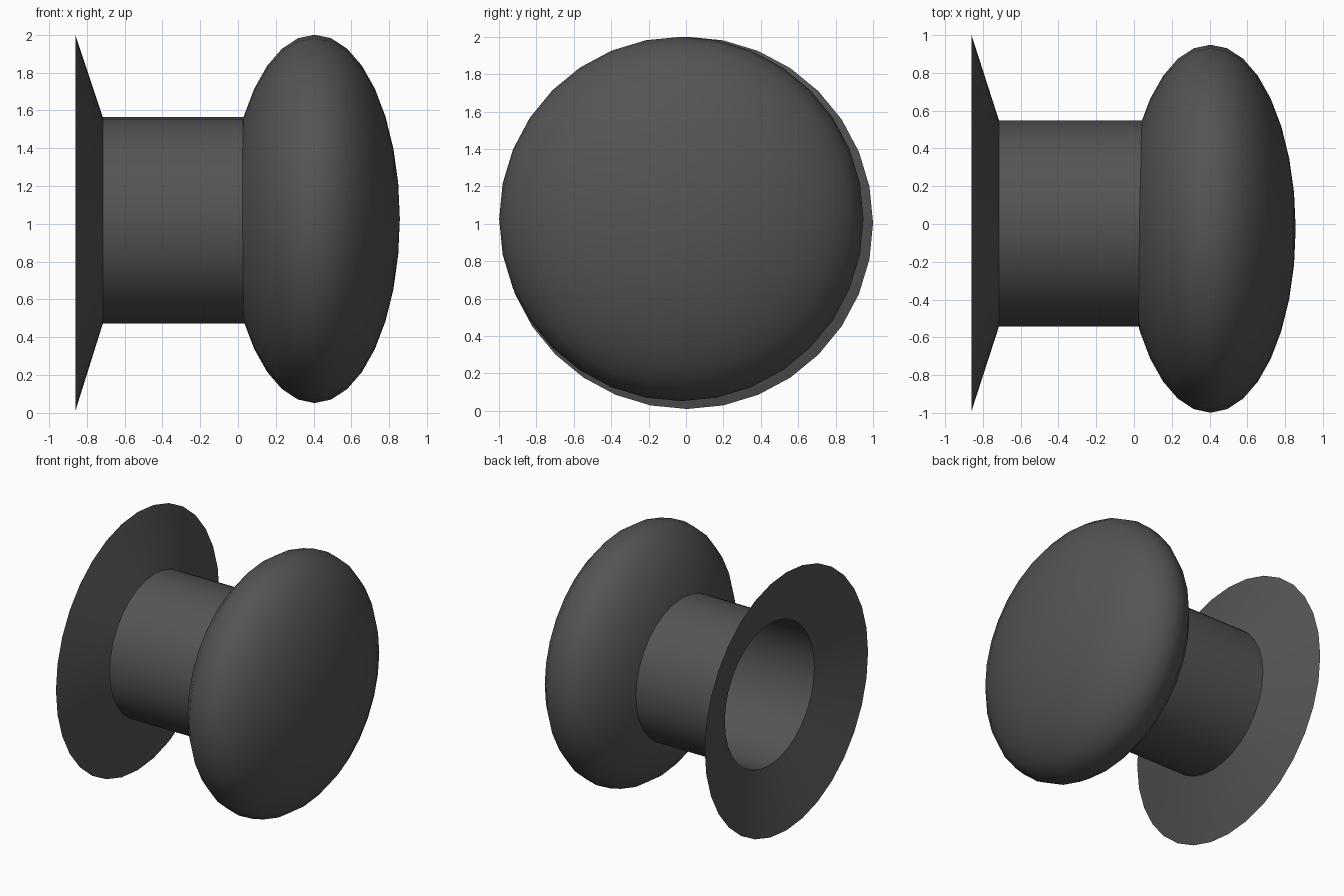
import bpy, bmesh, math
from mathutils import Matrix

if "Cube" in bpy.data.objects:
    bpy.data.objects.remove(bpy.data.objects["Cube"])

mat = bpy.data.materials.new("dark grey")
mat.diffuse_color = (0.09, 0.09, 0.09, 1)
mat.use_nodes = True
mat.node_tree.nodes["Principled BSDF"].inputs["Base Color"].default_value = mat.diffuse_color
SEG = 32


def finish(bm, name):
    me = bpy.data.meshes.new(name)
    bm.to_mesh(me)
    bm.free()
    me.materials.append(mat)
    ob = bpy.data.objects.new(name, me)
    bpy.context.collection.objects.link(ob)
    bpy.context.view_layer.objects.active = ob
    ob.select_set(True)
    bpy.ops.object.shade_smooth_by_angle(angle=math.radians(30))
    ob.select_set(False)
    return ob


# Hollow neck with flared flange: rings of (x, y centre, z centre, radius)
bm = bmesh.new()
rings = []
for x, cy, cz, r in [(-0.86, 0.005, 1.005, 0.995),
                     (-0.715, 0.003, 1.018, 0.546),
                     (0.10, 0.003, 1.018, 0.546)]:
    rings.append([bm.verts.new((x,
                                cy + r * math.cos(2 * math.pi * i / SEG),
                                cz + r * math.sin(2 * math.pi * i / SEG)))
                  for i in range(SEG)])
for a, b in zip(rings, rings[1:]):
    for i in range(SEG):
        j = (i + 1) % SEG
        bm.faces.new((a[i], a[j], b[j], b[i]))
bm.normal_update()
# make normals point away from the axis
if bm.faces[:][SEG].normal.y < 0:
    bmesh.ops.reverse_faces(bm, faces=bm.faces[:])
finish(bm, "neck_and_flange")

# Flattened round knob head, poles along x
bm = bmesh.new()
bmesh.ops.create_uvsphere(
    bm, u_segments=SEG, v_segments=16, radius=1,
    matrix=Matrix.Translation((0.405, -0.025, 1.026))
    @ Matrix.Diagonal((0.451, 0.974, 0.974, 1))
    @ Matrix.Rotation(math.pi / 2, 4, 'Y'))
finish(bm, "knob_head")
